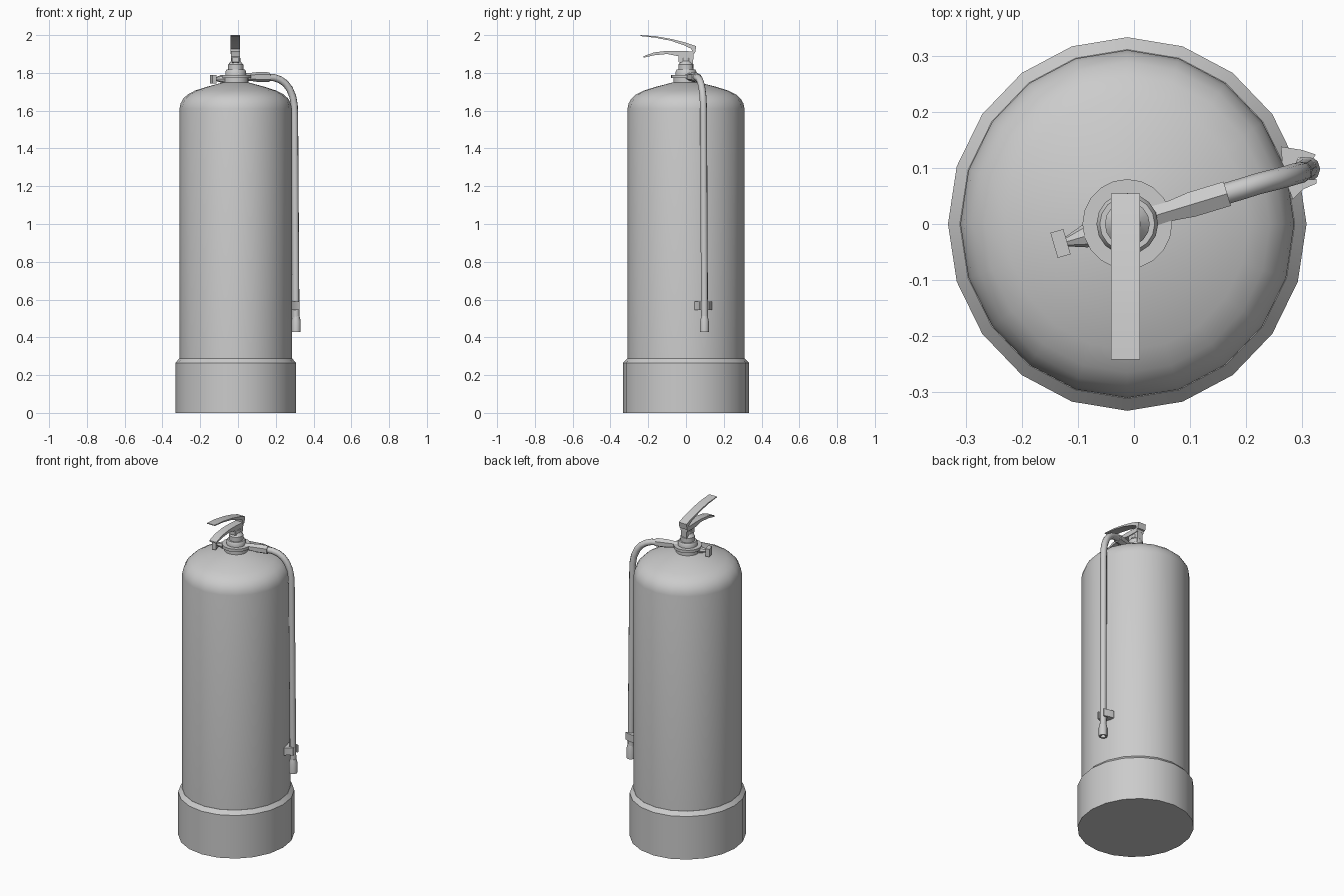
import bpy, bmesh, math
from mathutils import Vector, Matrix

if "Cube" in bpy.data.objects:
    bpy.data.objects.remove(bpy.data.objects["Cube"])

AX = -0.012  # x of the cylinder axis


def finish(name, bm, angle):
    bmesh.ops.recalc_face_normals(bm, faces=bm.faces)
    me = bpy.data.meshes.new(name)
    bm.to_mesh(me)
    bm.free()
    ob = bpy.data.objects.new(name, me)
    bpy.context.collection.objects.link(ob)
    smooth(ob, angle)
    return ob


def smooth(ob, angle):
    bpy.ops.object.select_all(action='DESELECT')
    ob.select_set(True)
    bpy.context.view_layer.objects.active = ob
    bpy.ops.object.shade_smooth_by_angle(angle=math.radians(angle))


def lathe(name, profile, sides, matrix, angle=32, phase=0.0):
    """Revolve (radius, height) points about local z, capped at both ends."""
    bm = bmesh.new()
    rings = []
    for r, h in profile:
        ring = []
        for i in range(sides):
            a = 2 * math.pi * (i + phase) / sides
            ring.append(bm.verts.new(matrix @ Vector((r * math.cos(a), r * math.sin(a), h))))
        rings.append(ring)
    for lo, hi in zip(rings, rings[1:]):
        for i in range(sides):
            j = (i + 1) % sides
            bm.faces.new((lo[i], lo[j], hi[j], hi[i]))
    bm.faces.new(rings[0])
    bm.faces.new(rings[-1])
    return finish(name, bm, angle)


def prism(name, outline, offset, angle=20):
    """Extrude a closed 3D outline by an offset vector."""
    bm = bmesh.new()
    face = bm.faces.new([bm.verts.new(p) for p in outline])
    ext = bmesh.ops.extrude_face_region(bm, geom=[face])
    verts = [v for v in ext['geom'] if isinstance(v, bmesh.types.BMVert)]
    bmesh.ops.translate(bm, verts=verts, vec=offset)
    return finish(name, bm, angle)


def lever(name, top, bottom, x0, x1):
    outline = [(x0, y, z) for y, z in top + bottom[::-1]]
    return prism(name, outline, Vector((x1 - x0, 0, 0)))


def aim(origin, direction):
    return Matrix.Translation(origin) @ Vector(direction).to_track_quat('Z', 'Y').to_matrix().to_4x4()


upright = Matrix.Translation((AX, 0, 0))
oval = upright @ Matrix.Diagonal((0.96, 1, 1, 1))

# Tank with domed shoulder, and the skirt around its foot
lathe("tank", [(0.31, 0.2), (0.31, 1.61), (0.304, 1.638), (0.289, 1.664), (0.265, 1.686),
               (0.225, 1.706), (0.16, 1.726), (0.068, 1.75)], 20, oval)
lathe("base_skirt", [(0.333, 0), (0.333, 0.265), (0.311, 0.288)], 20, oval)

# Neck collar and stepped valve
lathe("neck_collar", [(0.067, 1.735), (0.067, 1.773), (0.08, 1.773), (0.08, 1.79)], 20, upright)
lathe("valve_body", [(0.055, 1.785), (0.055, 1.807), (0.049, 1.817), (0.04, 1.817),
                     (0.04, 1.845), (0.024, 1.862), (0.024, 1.88)], 16, upright)

# Handle block on the valve
lever("handle_block", [(-0.04, 1.9), (0.04, 1.9)], [(-0.04, 1.858), (0.036, 1.825)], -0.031, 0.006)

# Squeeze lever above and carrying handle below
lever("squeeze_lever",
      [(-0.242, 2.0), (-0.16, 1.994), (-0.08, 1.98), (0.0, 1.96), (0.054, 1.941), (0.048, 1.905)],
      [(-0.242, 1.995), (-0.16, 1.986), (-0.08, 1.97), (-0.01, 1.946), (0.03, 1.927), (0.032, 1.9)],
      -0.041, 0.011)
lever("carry_handle",
      [(-0.226, 1.888), (-0.17, 1.908), (-0.1, 1.917), (-0.03, 1.917), (0.04, 1.913)],
      [(-0.226, 1.88), (-0.17, 1.893), (-0.1, 1.9), (-0.04, 1.888), (0.04, 1.888)],
      -0.037, 0.01)

# Side plug on a tapered stem
out = Vector((-0.96, -0.28, 0))
lathe("plug_stem", [(0.022, 0.065), (0.02, 0.08), (0.009, 0.112)], 8, aim((AX, 0, 1.768), out))
lathe("side_plug", [(0.033, 0.112), (0.033, 0.136)], 4, aim((AX, 0, 1.766), out), 20, 0.5)

# Hexagonal hose fitting
lathe("hose_fitting", [(0.021, 0.05), (0.021, 0.082), (0.026, 0.12), (0.026, 0.186)], 6,
      aim((AX, 0, 1.78), (0.957, 0.29, -0.015)), 20, 0.5)

# Hose bending over the shoulder and hanging down the side
path = [(0.15, 0.05, 1.777), (0.19, 0.062, 1.775), (0.222, 0.072, 1.764), (0.25, 0.079, 1.745),
        (0.273, 0.085, 1.715), (0.29, 0.09, 1.675), (0.298, 0.092, 1.63), (0.3, 0.093, 1.57),
        (0.307, 0.098, 0.5)]
curve = bpy.data.curves.new("hose", 'CURVE')
curve.dimensions = '3D'
curve.bevel_depth = 0.019
curve.bevel_resolution = 2
curve.use_fill_caps = True
spline = curve.splines.new('POLY')
spline.points.add(len(path) - 1)
for point, co in zip(spline.points, path):
    point.co = (*co, 1)
hose = bpy.data.objects.new("hose", curve)
bpy.context.collection.objects.link(hose)
bpy.ops.object.select_all(action='DESELECT')
hose.select_set(True)
bpy.context.view_layer.objects.active = hose
bpy.ops.object.convert(target='MESH')
smooth(bpy.context.view_layer.objects.active, 50)

# Nozzle with a hollow mouth
lathe("nozzle", [(0.012, 0.455), (0.015, 0.427), (0.024, 0.427), (0.024, 0.485), (0.018, 0.512)], 10,
      Matrix.Translation((0.308, 0.098, 0)), 40)

# Spring clip holding the hose to the tank
clip = [(0.262, 0.138), (0.3, 0.132), (0.324, 0.124), (0.32, 0.117), (0.294, 0.119), (0.284, 0.098),
        (0.294, 0.078), (0.325, 0.08), (0.325, 0.072), (0.302, 0.062), (0.283, 0.044), (0.266, 0.09)]
prism("hose_clip", [(x, y, 0.545) for x, y in clip], Vector((0, 0, 0.045)))
